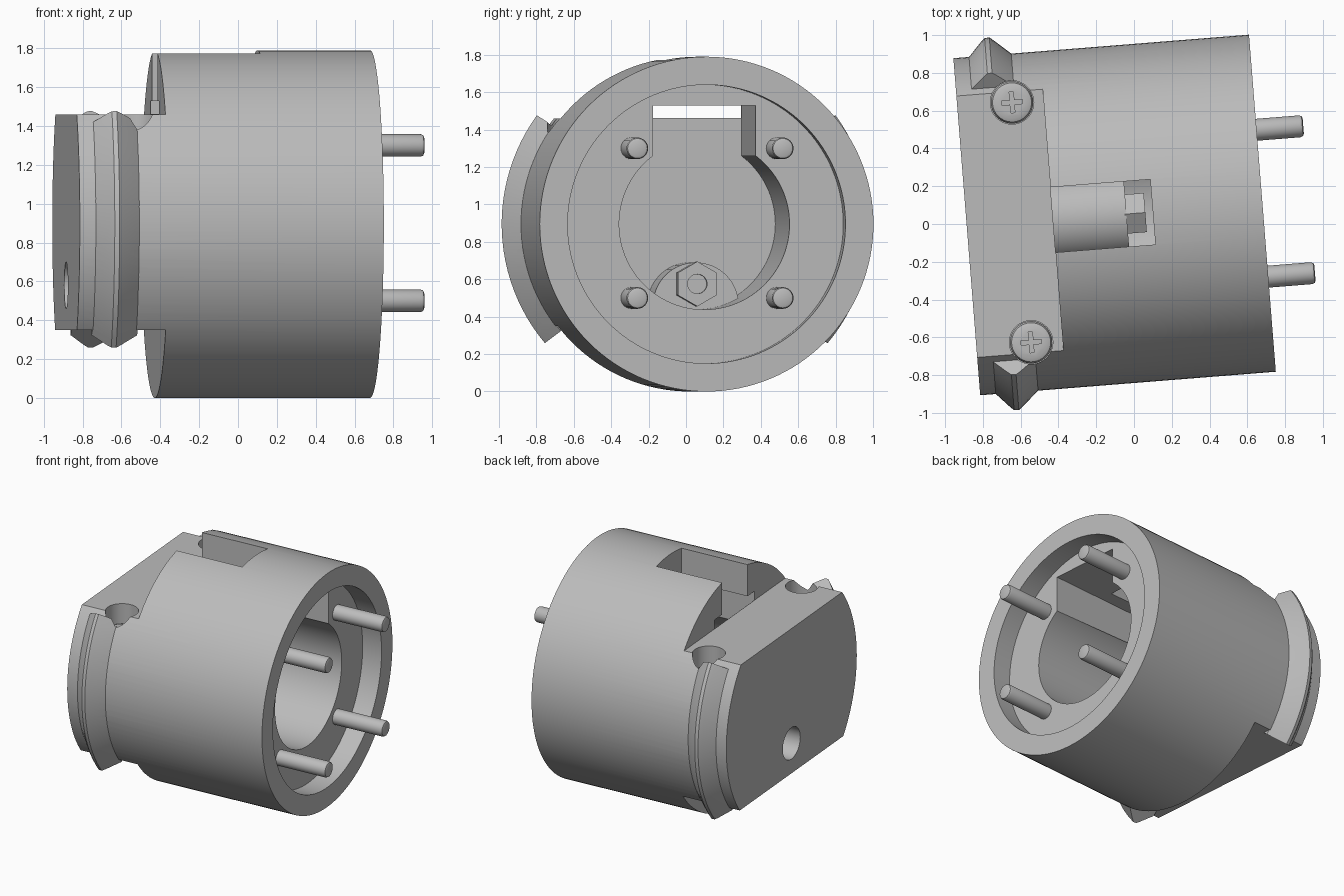
import bpy, bmesh, math
from mathutils import Matrix, Vector

old = bpy.data.objects.get("Cube")
if old:
    bpy.data.objects.remove(old, do_unlink=True)

grey = bpy.data.materials.new("plain_grey")
grey.use_nodes = True
grey.diffuse_color = (0.5, 0.5, 0.5, 1)
grey.node_tree.nodes["Principled BSDF"].inputs["Base Color"].default_value = (0.5, 0.5, 0.5, 1)

# Housing axis runs along local x, turned slightly about z
FRAME = Matrix.Translation((0, 0.056, 0)) @ Matrix.Rotation(math.radians(4.55), 4, 'Z')
MID, R = 0.895, 0.895
BACK, STEP, FLOOR, RIM = -0.888, -0.43, 0.53, 0.682


def finish(bm, name):
    bmesh.ops.recalc_face_normals(bm, faces=bm.faces)
    bm.transform(FRAME)
    me = bpy.data.meshes.new(name)
    bm.to_mesh(me)
    bm.free()
    me.materials.append(grey)
    ob = bpy.data.objects.new(name, me)
    bpy.context.collection.objects.link(ob)
    return ob


def box(name, x, y, z):
    bm = bmesh.new()
    bmesh.ops.create_cube(bm, size=1)
    size = [b - a for a, b in (x, y, z)]
    mid = [(a + b) / 2 for a, b in (x, y, z)]
    bm.transform(Matrix.Translation(mid) @ Matrix.Diagonal((*size, 1)))
    return finish(bm, name)


def rod(name, start, end, r, sides=64, tip=0):
    """Cylinder between two points, with an optional chamfer on its end."""
    a, b = Vector(start), Vector(end)
    bm = bmesh.new()
    bmesh.ops.create_cone(bm, cap_ends=True, segments=sides, radius1=r, radius2=r,
                          depth=(b - a).length)
    if tip:
        edges = [e for e in bm.edges if all(v.co.z > 0 for v in e.verts)]
        bmesh.ops.bevel(bm, geom=edges, offset=tip, segments=2, affect='EDGES', profile=0.5)
    turn = (b - a).to_track_quat('Z', 'Y').to_matrix().to_4x4()
    bm.transform(Matrix.Translation((a + b) / 2) @ turn)
    return finish(bm, name)


def ridge(side):
    """Rounded rib swept around one side of the flange."""
    profile = [(-0.81, 0.84), (-0.81, 0.89), (-0.735, 0.97), (-0.715, 0.988), (-0.69, 0.99),
               (-0.665, 0.97), (-0.575, 0.89), (-0.575, 0.84)]
    bm = bmesh.new()
    rings = []
    for i in range(25):
        a = math.radians(-40 + 76 * i / 24)
        rings.append([bm.verts.new((u, side * r * math.cos(a), MID + r * math.sin(a)))
                      for u, r in profile])
    n = len(profile)
    for p, q in zip(rings, rings[1:]):
        for k in range(n):
            bm.faces.new((p[k], p[(k + 1) % n], q[(k + 1) % n], q[k]))
    bm.faces.new(rings[0])
    bm.faces.new(rings[-1])
    return finish(bm, "ridge")


def combine(target, other, op='DIFFERENCE'):
    mod = target.modifiers.new("combine", 'BOOLEAN')
    mod.operation, mod.solver, mod.object = op, 'EXACT', other
    bpy.context.view_layer.objects.active = target
    bpy.ops.object.modifier_apply(modifier=mod.name)
    bpy.data.objects.remove(other, do_unlink=True)


# Housing drum with flats on the flange end
housing = rod("housing", (BACK, 0, MID), (RIM, 0, MID), R, 128)
combine(housing, box("top_flat", (-2, STEP), (-2, 2), (1.46, 3)))
combine(housing, box("bottom_flat", (-2, STEP), (-2, 2), (-1, 0.35)))
for side in (-1, 1):
    combine(housing, ridge(side), 'UNION')

# Rim recess, central bore, inner channel and top slot
combine(housing, rod("recess", (FLOOR, 0, MID), (1, 0, MID), 0.745, 128))
combine(housing, rod("bore", (STEP, 0, MID), (0.6, 0, MID), 0.457, 96))
combine(housing, box("channel", (STEP, 0.6), (-0.275, 0.275), (0.9, 1.53)))
combine(housing, box("channel_mouth", (-0.6, 0), (-0.274, 0.274), (1.461, 1.529)))
combine(housing, box("slot", (-0.6, 0.1), (-0.173, 0.173), (1.462, 2)))
combine(housing, rod("back_hole", (-1, 0, 0.58), (-0.5, 0, 0.58), 0.12))
for side in (-1, 1):
    combine(housing, rod("screw_hole", (-0.597, side * 0.637, 1.24),
                         (-0.597, side * 0.637, 2), 0.115))

# Inner boss carrying a bolt and hexagonal nut
boss = rod("boss", (STEP - 0.02, 0, 0.46), (-0.04, 0, 0.46), 0.23)
combine(boss, rod("boss_limit", (-1, 0, MID), (1, 0, MID), 0.46, 96), 'INTERSECT')
boss.name = "boss"
nut = rod("nut", (-0.05, 0, 0.575), (0.06, 0, 0.575), 0.12, 6)
combine(nut, rod("nut_hole", (0.03, 0, 0.575), (0.2, 0, 0.575), 0.052, 32))
parts = [housing, boss, nut]

# Four contact pins
for v in (-0.39, 0.39):
    for z in (0.5, 1.3):
        parts.append(rod("contact_pin", (FLOOR - 0.05, v, z), (0.93, v, z), 0.058, 32, 0.018))

# Cross-head screws sunk in the flange
for side in (-1, 1):
    v = side * 0.637
    screw = rod("flange_screw", (-0.597, v, 1.23), (-0.597, v, 1.32), 0.112, 48, 0.03)
    for a, b in ((0.055, 0.011), (0.011, 0.055)):
        combine(screw, box("cross", (-0.597 - a, -0.597 + a), (v - b, v + b), (1.28, 1.5)))
    parts.append(screw)

bpy.ops.object.select_all(action='DESELECT')
for ob in parts:
    ob.select_set(True)
bpy.context.view_layer.objects.active = housing
bpy.ops.object.shade_smooth_by_angle(angle=math.radians(25))
